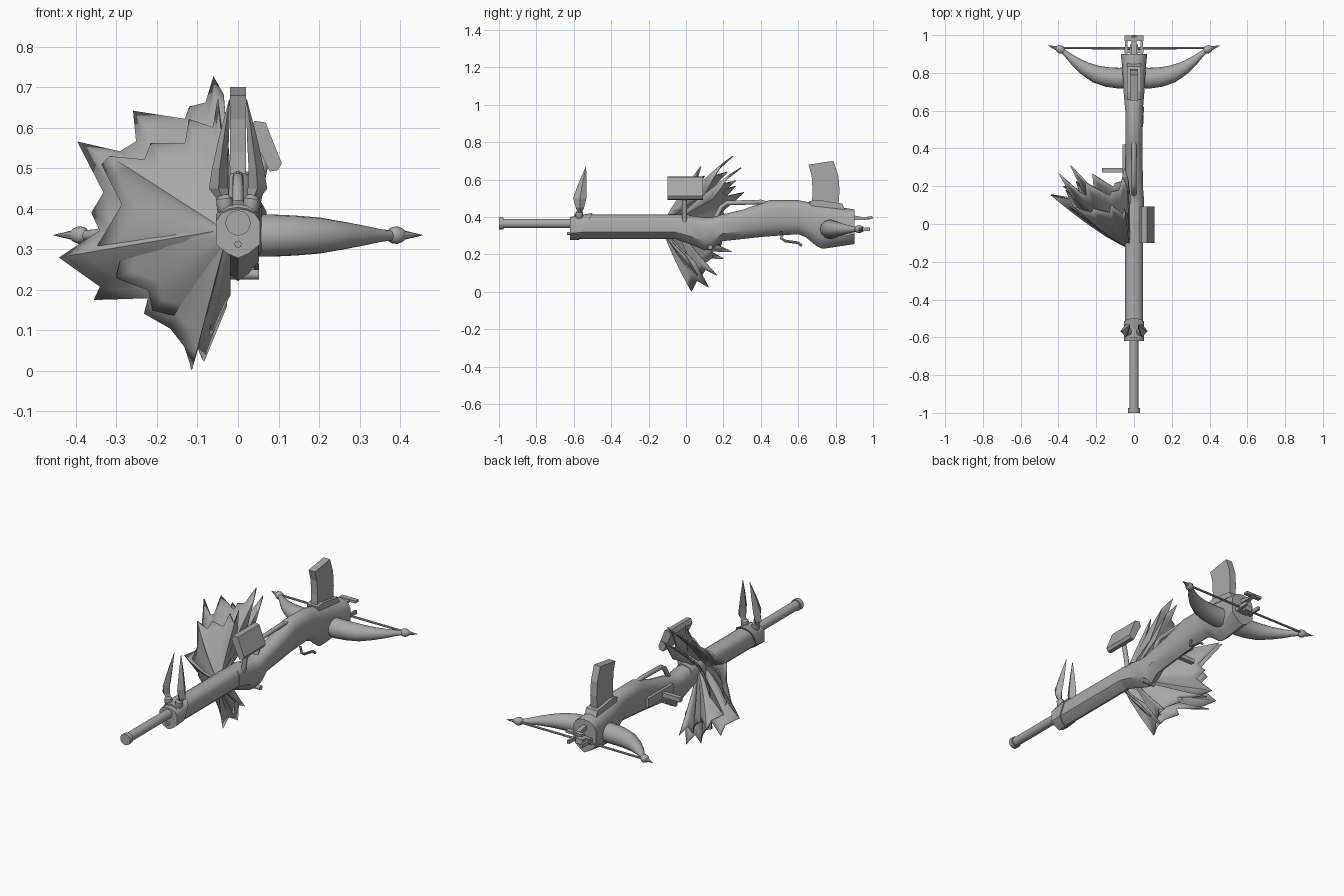
import bpy, bmesh, math
from mathutils import Vector

grey = bpy.data.materials.new("plain grey")
grey.diffuse_color = (0.40, 0.40, 0.40, 1)


def make(name, verts, faces, smooth=None):
    me = bpy.data.meshes.new(name)
    me.from_pydata([tuple(v) for v in verts], [], faces)
    bm = bmesh.new()
    bm.from_mesh(me)
    bmesh.ops.recalc_face_normals(bm, faces=bm.faces)
    bm.to_mesh(me)
    bm.free()
    me.materials.append(grey)
    ob = bpy.data.objects.new(name, me)
    bpy.context.collection.objects.link(ob)
    if smooth:
        bpy.ops.object.select_all(action='DESELECT')
        ob.select_set(True)
        bpy.context.view_layer.objects.active = ob
        bpy.ops.object.shade_smooth_by_angle(angle=math.radians(smooth))
    return ob


def loft(name, rings, smooth=40):
    """Skin equal-sized rings and cap both ends."""
    n = len(rings[0])
    faces = [(i * n + j, i * n + (j + 1) % n, (i + 1) * n + (j + 1) % n, (i + 1) * n + j)
             for i in range(len(rings) - 1) for j in range(n)]
    faces += [tuple(range(n)), tuple(range((len(rings) - 1) * n, len(rings) * n))]
    return make(name, [v for r in rings for v in r], faces, smooth)


def tube(name, pts, radii, sides=12, squash=1.0):
    """Round tube along a path, squash scales the vertical radius."""
    pts = [Vector(p) for p in pts]
    if not isinstance(radii, (list, tuple)):
        radii = [radii] * len(pts)
    rings = []
    for i, p in enumerate(pts):
        d = (pts[min(i + 1, len(pts) - 1)] - pts[max(i - 1, 0)]).normalized()
        a = d.cross(Vector((0, 0, 1)) if abs(d.z) < 0.9 else Vector((1, 0, 0))).normalized()
        b = a.cross(d)
        rings.append([p + radii[i] * (a * math.cos(t) + b * squash * math.sin(t))
                      for t in [2 * math.pi * k / sides for k in range(sides)]])
    return loft(name, rings)


def box(name, x0, x1, y0, y1, z0, z1):
    return loft(name, [[(x0, y, z0), (x1, y, z0), (x1, y, z1), (x0, y, z1)] for y in (y0, y1)], None)


def plate(name, prof, x0, x1):
    """Side profile (y, z) extruded across x."""
    return loft(name, [[(x, y, z) for y, z in prof] for x in (x0, x1)], None)


def section(y, top, bot, w):
    """Rounded top and V-shaped bottom cross-section."""
    half = [(0, 0), (.42, .03), (.78, .10), (1, .25), (1, .72), (.5, .90)]
    h = top - bot
    pts = [(w * a, y, top - h * b) for a, b in half] + [(0, y, bot)]
    return pts + [(-w * a, y, top - h * b) for a, b in reversed(half[1:])]


# Barrel with muzzle ring
tube("barrel", [(0, -.985, .365), (0, -.58, .365)], .025, 20)
tube("muzzle_ring", [(0, -1, .365), (0, -.975, .365)], .031, 20)

# Fore tube and stock body
loft("fore_tube", [section(-.60, .412, .283, .048), section(.02, .412, .283, .048)])
loft("body", [section(*s) for s in [
    (-.06, .412, .283, .05), (.02, .408, .255, .05), (.10, .398, .222, .052),
    (.14, .398, .225, .052), (.19, .413, .27, .048), (.30, .438, .282, .046),
    (.42, .480, .295, .046), (.45, .492, .297, .046), (.60, .490, .308, .046),
    (.64, .482, .292, .05), (.70, .472, .243, .055), (.73, .468, .230, .058),
    (.80, .457, .240, .06), (.90, .440, .255, .07)]])

# Slanted collar holding the two front blades
collar = [section(-.62, .40, .278, .054), section(-.535, .422, .278, .054)]
for ring in collar[1:]:
    collar[1] = [(x, y + (z - .35) * .5, z) for x, y, z in ring]
loft("collar", collar)
tube("front_stud", [(0, -.635, .312), (0, -.60, .312)], .009, 10)

for s, side in ((1, "right"), (-1, "left")):
    # Front blade with ball base
    rings = []
    for x, y, z, a, b in [(.035, -.568, .42, .014, .010), (.048, -.567, .45, .024, .022),
                          (.045, -.568, .50, .019, .036), (.034, -.553, .58, .012, .022),
                          (.021, -.535, .67, .001, .001)]:
        rings.append([(s * (x + a), y, z), (s * x, y + b, z), (s * (x - a), y, z), (s * x, y - b, z)])
    loft("front_blade_" + side, rings, None)
    tube("blade_socket_" + side, [(s * .028, -.57, .385), (s * .032, -.57, .40),
                                  (s * .034, -.57, .425), (s * .035, -.57, .435)],
         [.012, .02, .02, .01], 12)
    # Bow limb, tip knob and spike
    tube("bow_limb_" + side,
         [(s * x, y, .334) for x, y in [(.03, .775), (.08, .772), (.14, .778), (.20, .793),
                                        (.26, .823), (.31, .858), (.35, .893), (.385, .922)]],
         [.054, .055, .052, .047, .036, .026, .017, .012], 20, .95)
    tube("tip_knob_" + side, [(s * x, y, .335) for x, y in
                              [(.372, .912), (.38, .918), (.393, .926), (.405, .931), (.412, .934)]],
         [.010, .020, .022, .017, .010], 12)
    tube("tip_spike_" + side, [(s * .408, .930, .335), (s * .455, .945, .335)], [.012, .0008], 8)
    tube("bow_string_" + side, [(s * .39, .932, .335), (0, .930, .335)], .006, 8)
    # Rear frame rail
    box("rear_rail_" + side, *sorted((s * .035, s * .048)), .89, .985, .325, .345)

# Rear bridge, claw and string block
box("rear_bridge", -.05, .05, .905, .925, .32, .35)
box("string_block", -.022, .022, .89, .95, .32, .35)
plate("rear_claw", [(.84, .418), (.90, .408), (.96, .396), (.99, .405), (1, .398),
                    (.985, .388), (.95, .383), (.84, .385)], -.012, .012)
box("rear_crossbar", -.05, .05, .97, .997, .39, .403)

# Upright magazine and its base
plate("magazine_base", [(.665, .46), (.66, .485), (.70, .492), (.835, .472), (.85, .44)], -.036, .036)
plate("magazine", [(.672, .46), (.815, .46), (.821, .54), (.815, .62), (.788, .70),
                   (.655, .68), (.672, .62), (.677, .54)], -.02, .02)

# Tilted box on a stalk
loft("side_box", [[(x, y, z) for x, z in [(.040, .617), (.068, .613), (.108, .512),
                                          (.098, .495), (.078, .492), (.03, .592)]]
                  for y in (-.10, .092)], None)
tube("box_stalk", [(.038, -.008, .37), (.045, -.008, .42), (.068, -.008, .54)], .013, 10)

# Top rail, side handle, trigger and pin
tube("top_rail", [(0, .16, .40), (0, .19, .455), (0, .22, .475), (0, .40, .480), (0, .44, .47)], .013, 10)
box("side_plate", -.062, -.044, .20, .42, .34, .39)
box("side_handle", -.17, -.05, .272, .297, .35, .375)
tube("trigger", [(.03, .51, .32), (.038, .51, .285), (.042, .53, .272), (.045, .60, .262), (.045, .62, .245)], .007, 8)
tube("body_pin", [(-.03, .13, .238), (.052, .13, .238)], .013, 10)


# Ragged fan on the left side, built in layers
def fan(name, tips, apex, bulge):
    apex = Vector(apex)
    steps = (.10, .3, .5, .7, .86, 1)
    n = len(tips)
    verts = []
    for t in steps:
        for x, y, z in tips:
            verts.append((apex.x + (x - apex.x) * t,
                          apex.y + (y - apex.y) * t ** bulge,
                          apex.z + (z - apex.z) * t))
    faces = [(i * n + j, i * n + j + 1, (i + 1) * n + j + 1, (i + 1) * n + j)
             for i in range(len(steps) - 1) for j in range(n - 1)]
    verts.append(apex)
    faces += [(len(verts) - 1, j + 1, j) for j in range(n - 1)]
    ob = make(name, verts, faces, 40)
    mod = ob.modifiers.new("thickness", 'SOLIDIFY')
    mod.thickness = .006
    mod.offset = 0
    return ob


outer = [(-.03, .05, .16), (-.085, .12, .025), (-.10, .06, .06), (-.115, .03, .003),
         (-.13, .04, .06), (-.165, .06, .105), (-.23, .10, .142), (-.22, .09, .18),
         (-.355, .20, .177), (-.34, .14, .21), (-.44, .155, .28), (-.34, .13, .345),
         (-.36, .18, .39), (-.33, .15, .44), (-.395, .265, .565), (-.29, .17, .54),
         (-.25, .15, .565), (-.258, .22, .64), (-.13, .15, .62), (-.12, .17, .65),
         (-.08, .18, .66), (-.06, .25, .725), (-.035, .19, .68), (-.025, .10, .52)]
front = [(-.02, .0, .19), (-.065, .06, .09), (-.12, .03, .13), (-.21, .05, .15),
         (-.22, .03, .20), (-.30, .08, .23), (-.285, .05, .29), (-.345, .09, .31),
         (-.285, .05, .41), (-.335, .12, .51), (-.315, .09, .53), (-.23, .06, .52),
         (-.215, .08, .56), (-.13, .06, .56), (-.12, .10, .62), (-.06, .05, .60),
         (-.05, .08, .67), (-.03, .03, .50)]
fan("fan_outer", outer, (-.025, -.125, .35), 1.25)
fan("fan_front", front, (-.02, -.13, .34), 1.2)
# Rear layer follows the outer one, shorter and set back
fan("fan_rear", [(x * .85, y + .045, .38 + (z - .38) * .82) for x, y, z in outer[1:]],
    (-.03, -.06, .37), 1.15)
